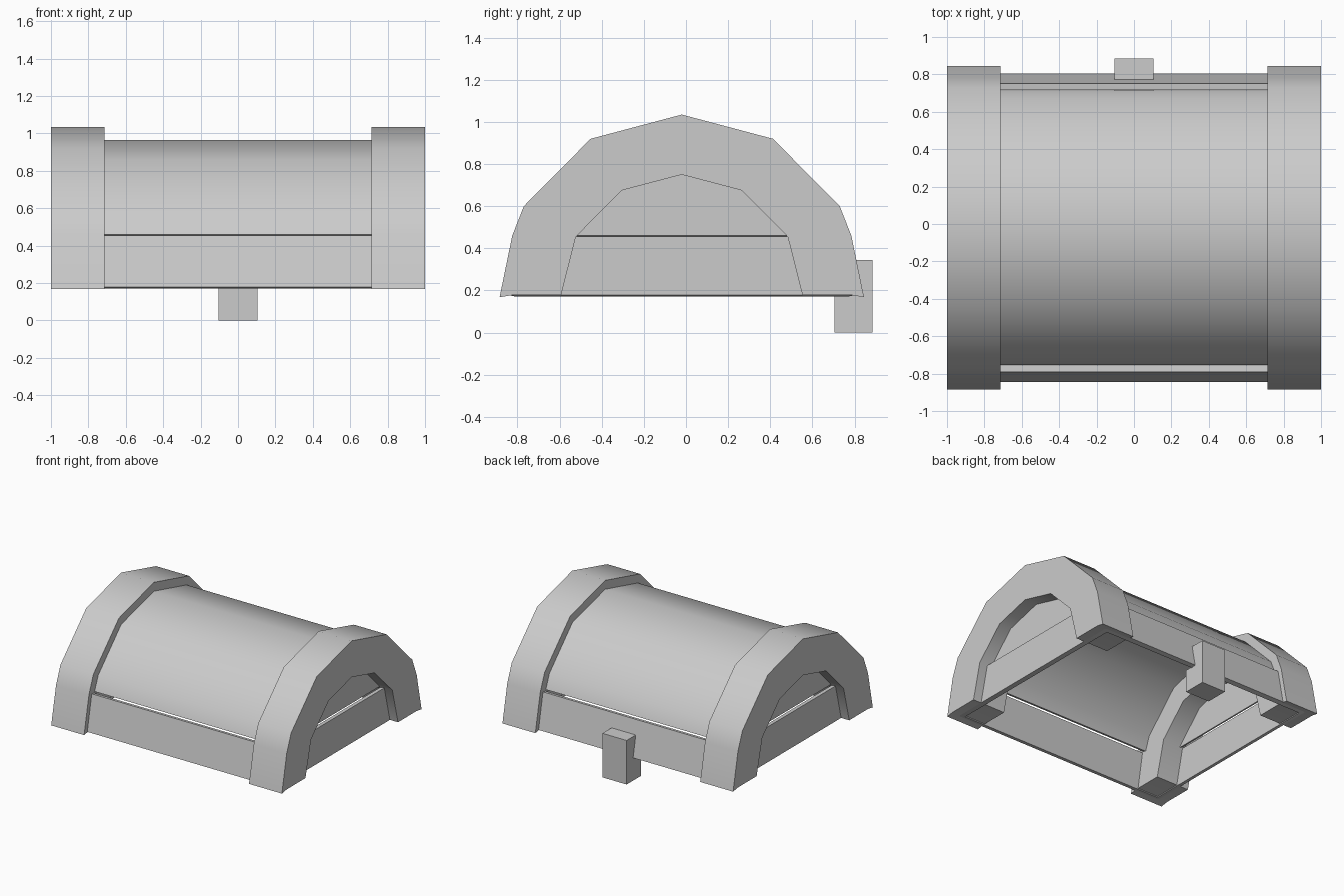
import bpy, bmesh, math

if "Cube" in bpy.data.objects:
    bpy.data.objects.remove(bpy.data.objects["Cube"])

YC = -0.02  # centre line of the arched lid


def mirrored(half):
    """Half profile (offset, z) ending on the centre line -> full (y, z) profile."""
    left = [(YC - o, z) for o, z in half]
    right = [(YC + o, z) for o, z in half if o > 0]
    return left + right[::-1]


def prism(name, profile, x0, x1, open_bottom=False, open_top=None):
    """Extrude a (y, z) profile along x; optionally leave faces open."""
    bm = bmesh.new()
    a = [bm.verts.new((x0, y, z)) for y, z in profile]
    b = [bm.verts.new((x1, y, z)) for y, z in profile]
    n = len(profile)
    bm.faces.new(a)
    bm.faces.new(b)
    for i in range(n):
        j = (i + 1) % n
        bm.faces.new((a[i], a[j], b[j], b[i]))
    bmesh.ops.recalc_face_normals(bm, faces=bm.faces)
    gone = [f for f in bm.faces
            if (open_bottom and f.normal.z < -0.99) or (open_top and f.normal.z > 0.99)]
    bmesh.ops.delete(bm, geom=gone, context='FACES')
    mesh = bpy.data.meshes.new(name)
    bm.to_mesh(mesh)
    bm.free()
    ob = bpy.data.objects.new(name, mesh)
    bpy.context.collection.objects.link(ob)
    return ob


def finish(ob, thickness=0):
    bpy.ops.object.select_all(action='DESELECT')
    ob.select_set(True)
    bpy.context.view_layer.objects.active = ob
    if thickness:
        m = ob.modifiers.new("shell", 'SOLIDIFY')
        m.thickness = thickness
        m.offset = -1
        m.use_even_offset = True
        bpy.ops.object.modifier_apply(modifier=m.name)
    bpy.ops.object.shade_smooth_by_angle(angle=math.radians(35))


# Curved roof, hollow with closed ends
roof = mirrored([(0.735, 0.46), (0.69, 0.57), (0.405, 0.86), (0, 0.965)])
finish(prism("lid_roof", roof, -0.895, 0.895, open_bottom=True), 0.03)

# Sloped rim frame under the roof, open above and below
rim = mirrored([(0.825, 0.178), (0.77, 0.46)])
frame = prism("lid_rim", rim, -0.93, 0.93, open_bottom=True, open_top=True)
for v in frame.data.vertices:  # end boards are slightly lower than the sides
    if abs(v.co.y - YC) < 0.8 and v.co.z > 0.4:
        v.co.z = 0.455
finish(frame, 0.035)

# Thick arched bands at both ends
outer = mirrored([(0.805, 0.178), (0.865, 0.168), (0.805, 0.46),
                  (0.75, 0.60), (0.433, 0.92), (0, 1.035)])
inner = mirrored([(0.573, 0.178), (0.503, 0.455), (0.285, 0.675), (0, 0.75)])
# the centre point is kept once by mirrored(), so both arches join at the feet
for side, x0 in (("left", -1.0), ("right", 0.715)):
    finish(prism("end_band_" + side, outer + inner[::-1], x0, x0 + 0.285))

# Latch hanging from the back edge
latch = [(0.705, 0), (0.705, 0.178), (0.79, 0.178), (0.76, 0.345),
         (0.885, 0.345), (0.885, 0)]
finish(prism("latch", latch, -0.105, 0.105))
